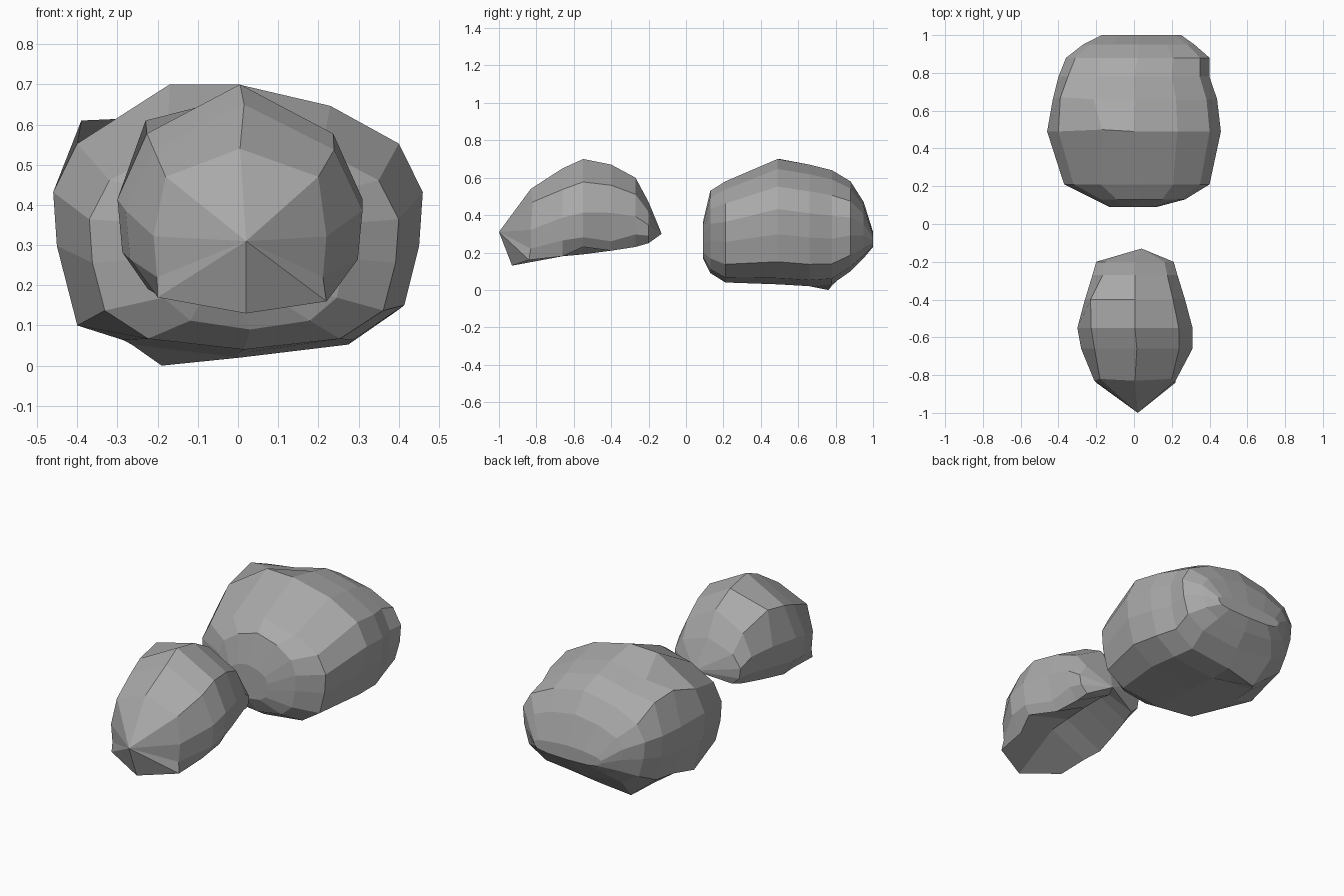
import bpy, bmesh
from mathutils import Vector

cube = bpy.data.objects.get("Cube")
if cube:
    bpy.data.objects.remove(cube, do_unlink=True)

stone = bpy.data.materials.new("stone grey")
stone.use_nodes = True
grey = (0.4, 0.4, 0.4, 1)
stone.diffuse_color = grey
stone.node_tree.nodes["Principled BSDF"].inputs["Base Color"].default_value = grey


def cross_section(ring, profile):
    """Fit the mirrored half profile (fractions of width and height) into a ring."""
    y, left, right, low, high = ring
    middle, half = (left + right) / 2, (right - left) / 2
    outline = profile + [(-x, z) for x, z in reversed(profile[1:-1])]
    return [Vector((middle + x * half, y, low + z * (high - low))) for x, z in outline]


def make_rock(name, rings, profile, front_tip, back_tip, corners):
    """Loft the rings front to back, close both ends to a tip, then move single corners."""
    bm = bmesh.new()
    loops = [[bm.verts.new(p) for p in cross_section(ring, profile)] for ring in rings]
    sides = len(loops[0])
    tips = [bm.verts.new(front_tip), bm.verts.new(back_tip)]
    for i in range(sides):
        j = (i + 1) % sides
        for a, b in zip(loops, loops[1:]):
            bm.faces.new((a[i], a[j], b[j], b[i]))
        for tip, loop in zip(tips, (loops[0], loops[-1])):
            bm.faces.new((tip, loop[i], loop[j]))
    for corner in corners:
        target = Vector(corner)
        nearest = min(bm.verts, key=lambda v: (v.co - target).length)
        nearest.co = target
    bmesh.ops.recalc_face_normals(bm, faces=bm.faces)
    mesh = bpy.data.meshes.new(name)
    bm.to_mesh(mesh)
    bm.free()
    mesh.materials.append(stone)
    rock = bpy.data.objects.new(name, mesh)
    bpy.context.collection.objects.link(rock)


# Large boulder at the back: y, left x, right x, bottom z, top z
large_rings = [
    (0.09, -0.13, 0.12, 0.17, 0.36),
    (0.13, -0.21, 0.27, 0.09, 0.53),
    (0.21, -0.37, 0.4, 0.04, 0.58),
    (0.49, -0.46, 0.46, 0.03, 0.7),
    (0.66, -0.43, 0.44, 0.02, 0.67),
    (0.78, -0.4, 0.4, 0.03, 0.64),
    (0.88, -0.36, 0.4, 0.1, 0.58),
    (0.95, -0.27, 0.32, 0.17, 0.47),
    (1.0, -0.17, 0.25, 0.23, 0.31),
]
large_profile = [(0, 1), (0.5, 0.92), (0.87, 0.78), (1, 0.6), (0.98, 0.4),
                 (0.9, 0.18), (0.62, 0.05), (0, 0)]
make_rock("large_boulder", large_rings, large_profile, (0, 0.09, 0.27), (0.04, 1, 0.27),
          corners=[(-0.19, 0.76, 0), (-0.39, 0.67, 0.61), (-0.35, 0.78, 0.57),
                   (-0.17, 0.5, 0.7), (-0.4, 0.5, 0.1)])

# Small boulder at the front, with a wedge nose and a hollow underside
small_rings = [
    (-0.83, -0.21, 0.22, 0.15, 0.54),
    (-0.66, -0.28, 0.31, 0.18, 0.65),
    (-0.55, -0.3, 0.31, 0.19, 0.7),
    (-0.4, -0.26, 0.27, 0.21, 0.67),
    (-0.27, -0.22, 0.23, 0.23, 0.6),
    (-0.2, -0.2, 0.21, 0.25, 0.47),
]
small_profile = [(0, 1), (0.76, 0.76), (1, 0.44), (0.96, 0.18), (0.75, 0), (0, 0.22)]
make_rock("small_boulder", small_rings, small_profile, (0.02, -1, 0.31), (0.04, -0.13, 0.3),
          corners=[(-0.18, -0.82, 0.47), (0.2, -0.82, 0.47), (-0.2, -0.84, 0.17),
                   (0.22, -0.84, 0.16), (0.02, -0.93, 0.13), (0.27, -0.55, 0.23),
                   (0.24, -0.4, 0.26), (-0.23, -0.4, 0.61)])
